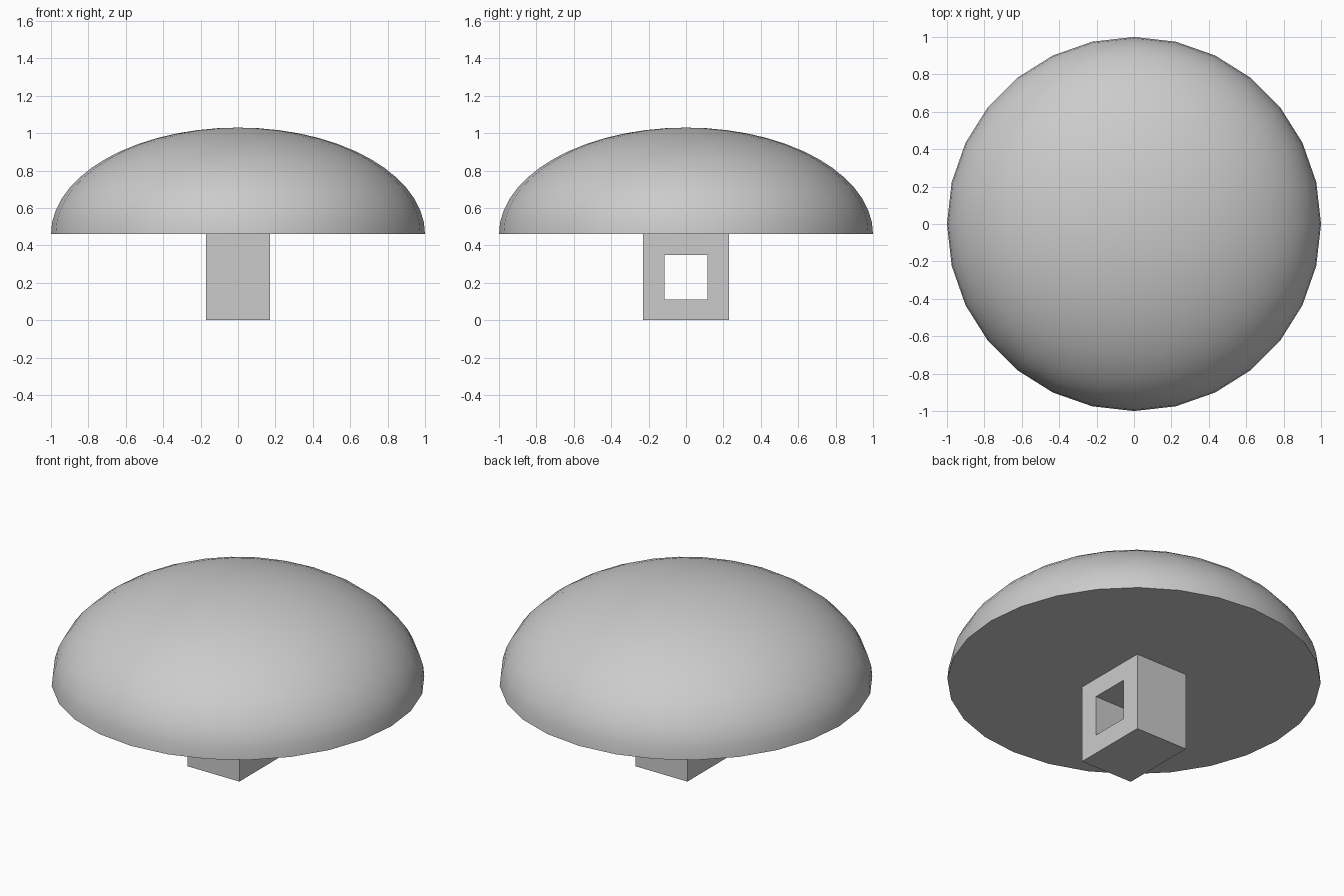
import bpy
import bmesh
import math

cube = bpy.data.objects.get("Cube")
if cube:
    bpy.data.objects.remove(cube, do_unlink=True)

BASE_Z = 0.46   # underside of the cap
TOP_Z = 1.03
SIDES = 28

# Single grey material
grey = bpy.data.materials.new("plain_grey")
grey.use_nodes = True
colour = (0.6, 0.6, 0.6, 1)
grey.diffuse_color = colour
grey.node_tree.nodes["Principled BSDF"].inputs["Base Color"].default_value = colour


def make_object(name, bm):
    bmesh.ops.recalc_face_normals(bm, faces=bm.faces)
    mesh = bpy.data.meshes.new(name)
    bm.to_mesh(mesh)
    bm.free()
    mesh.materials.append(grey)
    obj = bpy.data.objects.new(name, mesh)
    bpy.context.collection.objects.link(obj)
    return obj


# Domed cap: upper half of a flattened sphere, closed underneath
bm = bmesh.new()
bmesh.ops.create_uvsphere(bm, u_segments=SIDES, v_segments=SIDES, radius=1)
lower = [v for v in bm.verts if v.co.z < -0.001]
bmesh.ops.delete(bm, geom=lower, context="VERTS")
rim = [e for e in bm.edges if e.is_boundary]
bmesh.ops.contextual_create(bm, geom=rim)
for v in bm.verts:
    v.co.z = BASE_Z + v.co.z * (TOP_Z - BASE_Z)
cap = make_object("domed_cap", bm)
bpy.ops.object.select_all(action="DESELECT")
cap.select_set(True)
bpy.context.view_layer.objects.active = cap
bpy.ops.object.shade_smooth_by_angle(angle=math.radians(40))

# Stem: rectangular block with a square hole running from left to right
HALF_X = 0.17


def rectangle(bm, half_y, bottom, top):
    corners = ((-half_y, bottom), (half_y, bottom), (half_y, top), (-half_y, top))
    return [bm.verts.new((-HALF_X, y, z)) for y, z in corners]


bm = bmesh.new()
outer = rectangle(bm, 0.23, 0, BASE_Z)
inner = rectangle(bm, 0.115, 0.112, 0.35)
for i in range(4):
    j = (i + 1) % 4
    bm.faces.new((outer[i], outer[j], inner[j], inner[i]))
result = bmesh.ops.extrude_face_region(bm, geom=bm.faces[:], use_keep_orig=True)
moved = [g for g in result["geom"] if isinstance(g, bmesh.types.BMVert)]
bmesh.ops.translate(bm, verts=moved, vec=(2 * HALF_X, 0, 0))
make_object("pierced_stem", bm)
